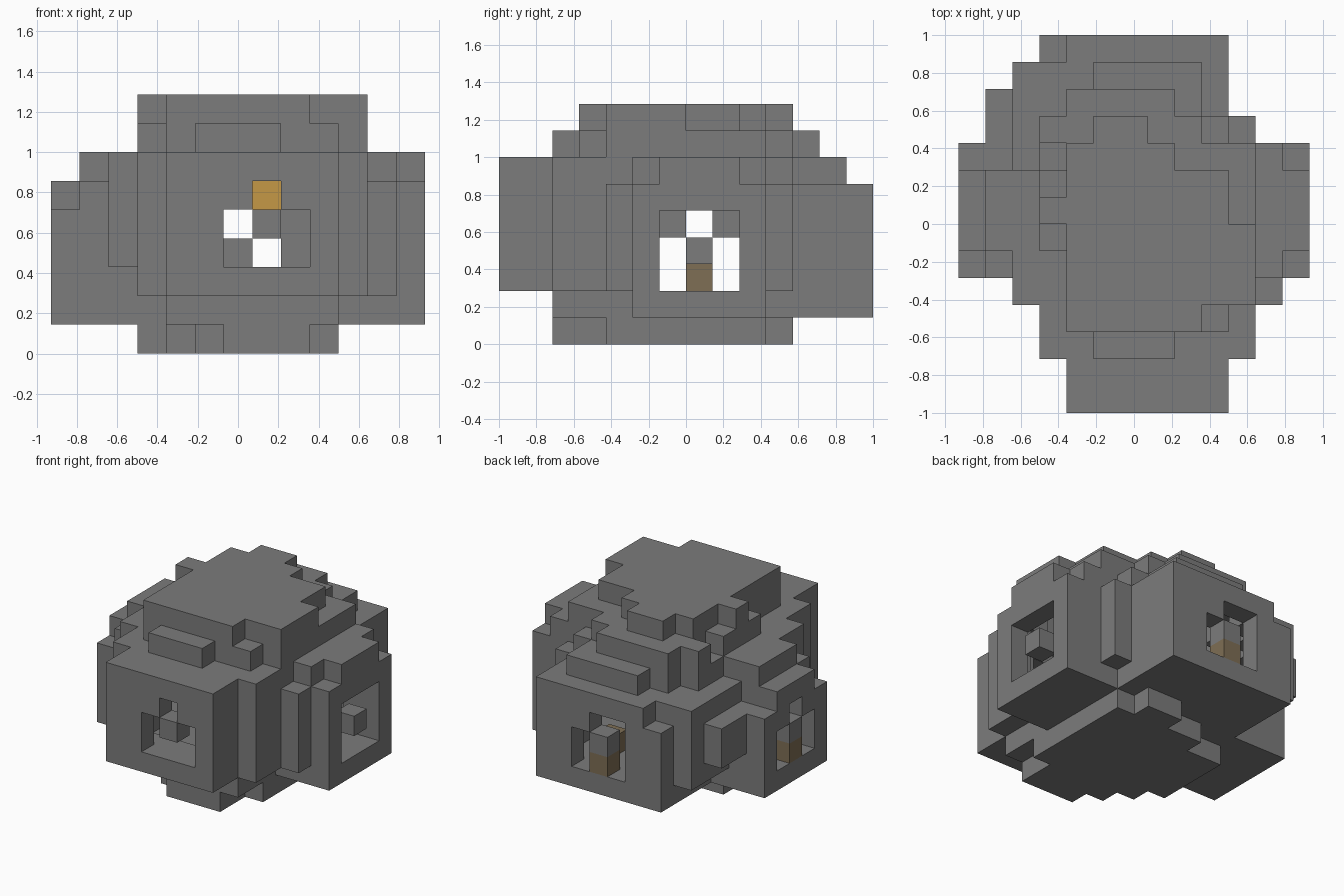
import bpy
import bmesh
from itertools import product
from mathutils import Vector

UNIT = 1 / 7                      # edge of one cube
ORIGIN = Vector((-6.5, -7, 0))    # grid corner, in cubes

default = bpy.data.objects.get("Cube")
if default:
    bpy.data.objects.remove(default, do_unlink=True)


def make_material(name, colour):
    mat = bpy.data.materials.new(name)
    mat.use_nodes = True
    rgba = (*colour, 1)
    mat.diffuse_color = rgba
    mat.node_tree.nodes["Principled BSDF"].inputs["Base Color"].default_value = rgba
    return mat


def block(xs, ys, zs):
    """Set of grid cells filling a box, given half-open ranges."""
    return set(product(range(*xs), range(*ys), range(*zs)))


def neighbours(cell):
    for axis, step in product(range(3), (-1, 1)):
        other = list(cell)
        other[axis] += step
        yield axis, step, tuple(other)


def build(name, cells, material):
    """Skin a set of cells with its exposed faces only."""
    bm = bmesh.new()
    corners = {}

    def corner(point):
        if point not in corners:
            corners[point] = bm.verts.new((Vector(point) + ORIGIN) * UNIT)
        return corners[point]

    for cell in sorted(cells):
        for axis, step, other in neighbours(cell):
            if other in cells:
                continue
            u, v = (axis + 1) % 3, (axis + 2) % 3
            ring = []
            for du, dv in ((0, 0), (1, 0), (1, 1), (0, 1)):
                point = list(cell)
                point[axis] += step > 0
                point[u] += du
                point[v] += dv
                ring.append(corner(tuple(point)))
            bm.faces.new(ring if step > 0 else ring[::-1])
    mesh = bpy.data.meshes.new(name)
    bm.to_mesh(mesh)
    bm.free()
    mesh.materials.append(material)
    obj = bpy.data.objects.new(name, mesh)
    bpy.context.collection.objects.link(obj)


stone = make_material("grey stone", (0.2, 0.2, 0.2))
amber = make_material("amber ore", (0.56, 0.315, 0.062))
brown = make_material("dull brown ore", (0.21, 0.157, 0.09))

shell = set()

# Stepped foot, one strip per row from front to back
for row, span in enumerate(((6, 9), (5, 9), (4, 10), (3, 10), (3, 10),
                            (3, 10), (3, 10), (5, 10), (7, 9)), start=2):
    shell |= block(span, (row, row + 1), (0, 1))

# Base slab and main body
shell |= block((4, 10), (2, 5), (1, 2))
shell |= block((3, 10), (5, 14), (1, 2))
shell |= block((3, 11), (4, 10), (2, 7))
shell |= block((3, 10), (10, 11), (2, 7))
shell |= block((10, 11), (10, 11), (2, 6))

# Front block with its shoulders
shell |= block((4, 10), (0, 2), (2, 7))
shell |= block((3, 11), (2, 4), (2, 7))

# Back block with stepped corner and ridge
shell |= block((4, 10), (11, 14), (2, 6))
shell |= block((2, 4), (9, 13), (2, 6))
shell |= block((3, 4), (13, 14), (2, 5))
shell |= block((1, 2), (10, 12), (3, 5))
shell |= block((4, 9), (11, 12), (6, 7))
shell |= block((5, 9), (12, 13), (6, 7))

# Right side block (towards -x)
shell |= block((0, 3), (5, 10), (1, 5))
shell |= block((0, 3), (6, 9), (5, 6))
shell |= block((1, 3), (5, 9), (5, 6))
shell |= block((1, 3), (6, 9), (6, 7))
shell |= block((2, 3), (4, 9), (3, 7))

# Left side block (towards +x)
shell |= block((10, 13), (5, 10), (1, 6))
shell |= block((11, 13), (6, 9), (6, 7))
shell |= block((11, 12), (5, 10), (6, 7))
shell |= block((11, 12), (4, 5), (2, 6))

# Upper tier, with a gap before the lone corner cube
shell |= block((5, 8), (2, 3), (7, 8))
shell |= block((4, 10), (3, 4), (7, 8))
shell |= block((4, 11), (4, 10), (7, 8))
shell |= block((3, 4), (6, 9), (7, 8))
shell |= block((3, 9), (10, 11), (7, 8))
shell |= block((4, 8), (11, 12), (7, 8))

# Top plateau
shell |= block((4, 9), (3, 4), (8, 9))
shell |= block((4, 11), (4, 7), (8, 9))
shell |= block((4, 10), (7, 9), (8, 9))
shell |= block((3, 4), (7, 8), (8, 9))
shell |= block((4, 8), (9, 10), (8, 9))
shell |= block((5, 7), (10, 11), (8, 9))

# Hollow inside, one cube thick
shell -= {c for c in shell
          if c[2] > 1 and all(n in shell for _, _, n in neighbours(c))}

# Openings: front, back, left side, right side
shell -= block((6, 9), (0, 1), (3, 5)) | block((7, 8), (0, 1), (5, 6))
shell -= block((5, 8), (13, 14), (2, 4)) | block((5, 7), (13, 14), (4, 5))
shell -= block((12, 13), (6, 9), (2, 5))
shell -= block((0, 1), (6, 9), (2, 4)) | block((0, 1), (7, 8), (4, 5))

build("stone_shell", shell, stone)

# Single cubes standing in and behind the openings
for name, cell, material in (
        ("front_stud", (7, 0, 4), stone),
        ("left_stud", (12, 7, 3), stone),
        ("right_stud", (0, 7, 3), stone),
        ("back_stud", (6, 13, 3), stone),
        ("right_ore", (0, 7, 2), brown),
        ("back_ore", (6, 13, 2), brown),
        ("back_floor_ore", (7, 11, 2), brown),
        ("inner_wall_ore", (7, 12, 5), amber)):
    build(name, {cell}, material)
